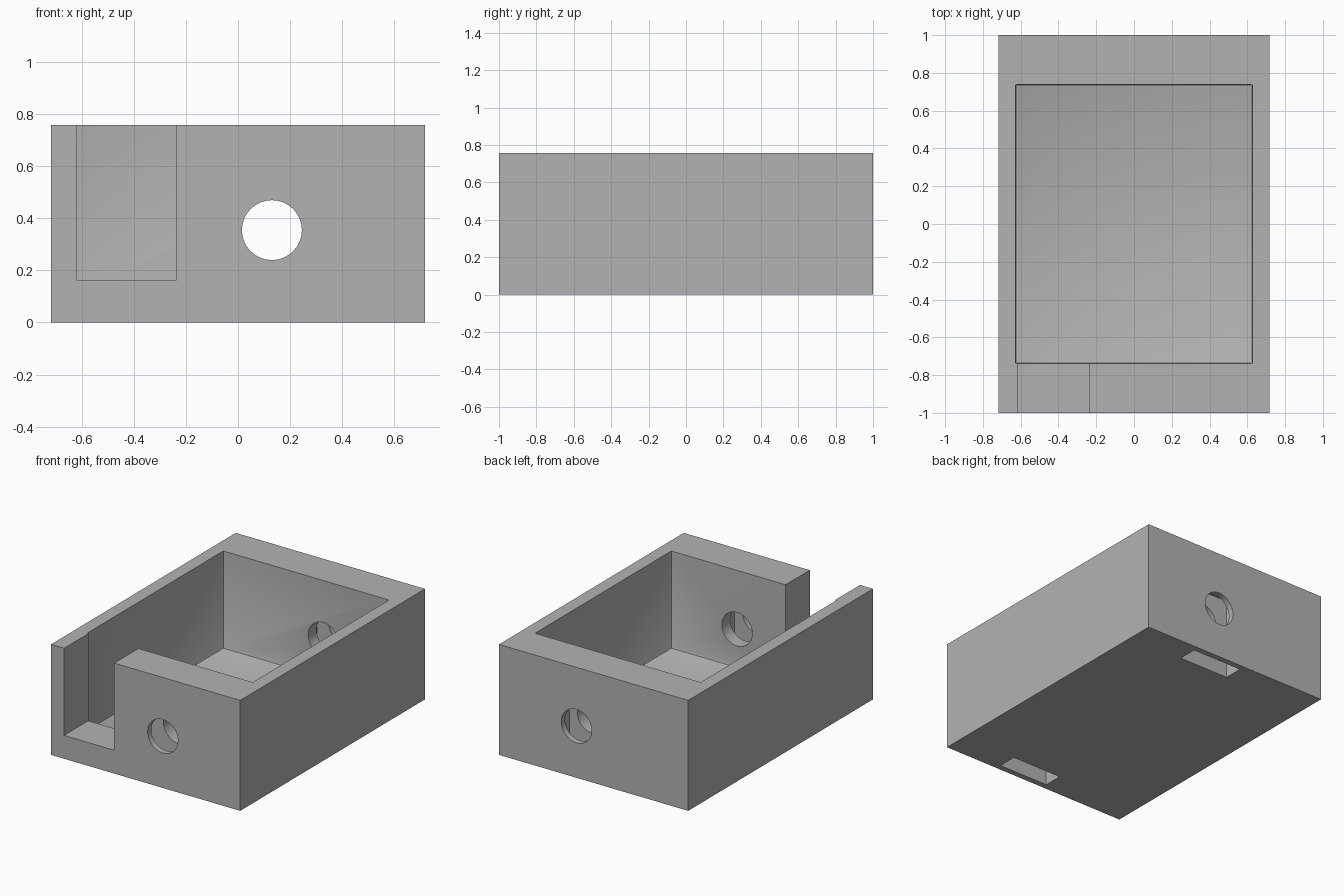
import bpy
import math

default = bpy.data.objects.get("Cube")
if default:
    bpy.data.objects.remove(default, do_unlink=True)

# Single grey material
grey = bpy.data.materials.new("plain_grey")
grey.use_nodes = True
COLOUR = (0.45, 0.45, 0.45, 1)
grey.diffuse_color = COLOUR
grey.node_tree.nodes["Principled BSDF"].inputs["Base Color"].default_value = COLOUR


def box(name, x, y, z):
    """Box spanning the given (min, max) ranges."""
    spans = (x, y, z)
    bpy.ops.mesh.primitive_cube_add(size=1, location=[(a + b) / 2 for a, b in spans])
    ob = bpy.context.object
    ob.name = name
    ob.scale = [b - a for a, b in spans]
    bpy.ops.object.transform_apply(location=False, rotation=False, scale=True)
    ob.data.materials.append(grey)
    return ob


def apply_modifier(ob, mod):
    bpy.context.view_layer.objects.active = ob
    bpy.ops.object.modifier_apply(modifier=mod.name)


def cut(target, cutter):
    """Subtract the cutter from the target and discard it."""
    mod = target.modifiers.new("cut", 'BOOLEAN')
    mod.operation = 'DIFFERENCE'
    mod.solver = 'EXACT'
    mod.object = cutter
    apply_modifier(target, mod)
    bpy.data.objects.remove(cutter, do_unlink=True)


WIDTH, HEIGHT, OVER = 0.717, 0.757, 0.9

# Solid outer block
housing = box("housing", (-WIDTH, WIDTH), (-1, 1), (0, HEIGHT))

# Open-topped cavity with slightly eased corners
cavity = box("cavity_cutter", (-0.628, 0.628), (-0.738, 0.738), (0.09, OVER))
ease = cavity.modifiers.new("ease", 'BEVEL')
ease.width = 0.008
ease.segments = 2
apply_modifier(cavity, ease)
cut(housing, cavity)

# Notch through the front wall
cut(housing, box("notch_cutter", (-0.618, -0.238), (-1.1, -0.7), (0.16, OVER)))

# Slots rising from the underside inside the end walls
for side in (-1, 1):
    span = sorted((side * 0.828, side * 0.96))
    cut(housing, box("slot_cutter", (-0.075, 0.305), span, (-0.1, 0.56)))

# Round hole through both end walls
bpy.ops.mesh.primitive_cylinder_add(vertices=32, radius=0.115, depth=2.4,
                                    location=(0.13, 0, 0.354),
                                    rotation=(math.pi / 2, 0, 0))
hole = bpy.context.object
hole.data.materials.append(grey)
cut(housing, hole)

# Smooth the hole while keeping edges crisp
bpy.ops.object.select_all(action='DESELECT')
housing.select_set(True)
bpy.context.view_layer.objects.active = housing
bpy.ops.object.shade_smooth_by_angle(angle=math.radians(30))
